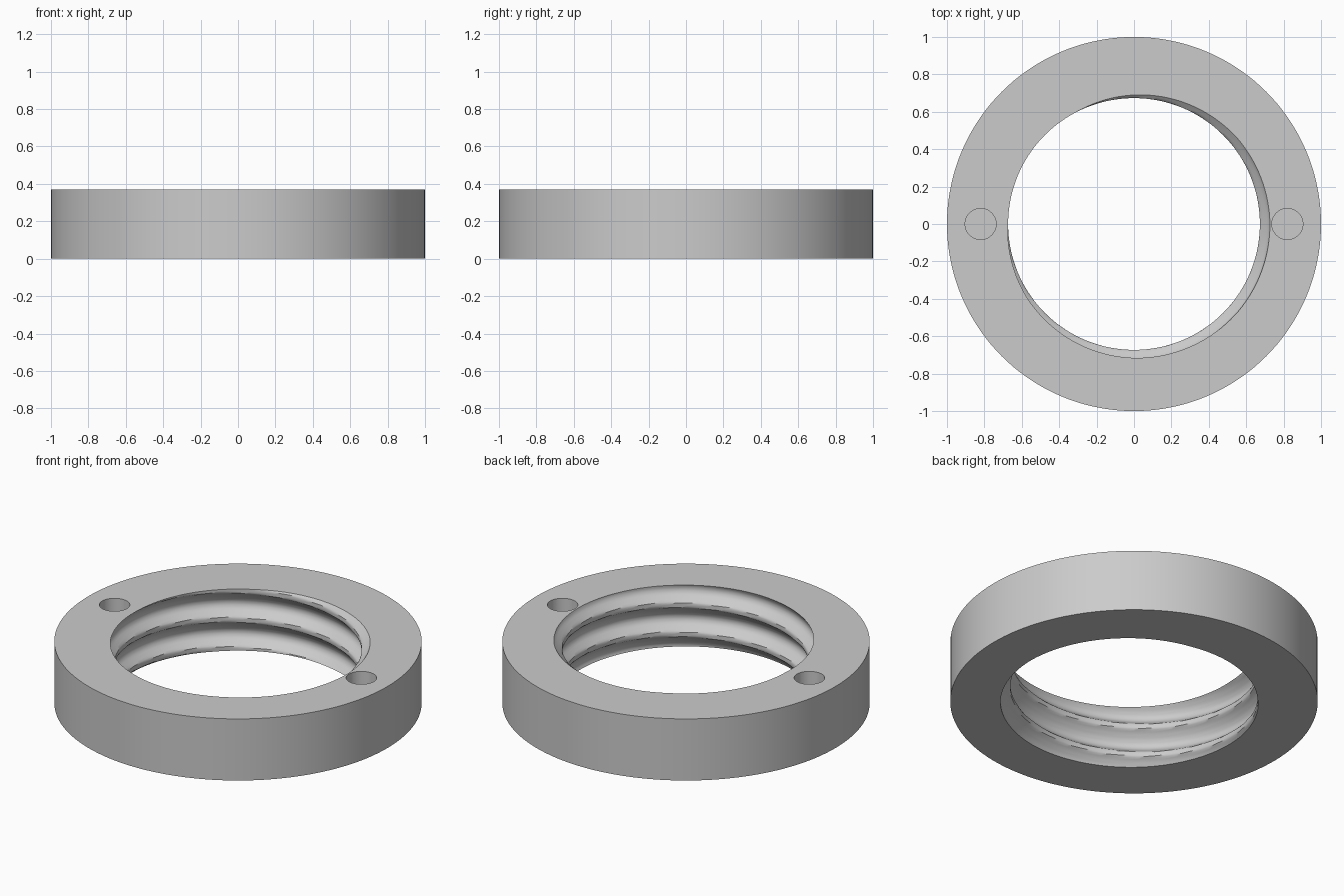
import bpy, bmesh, math

HEIGHT, PITCH = 0.37, 0.175
SEGMENTS, ROWS = 144, 44
# Thread cross-section: (phase in degrees, radius)
THREAD = [(0, 0.727), (40, 0.718), (90, 0.69), (118, 0.673), (178, 0.673),
          (214, 0.694), (270, 0.716), (320, 0.727), (360, 0.727)]

cube = bpy.data.objects.get("Cube")
if cube:
    bpy.data.objects.remove(cube, do_unlink=True)

grey = bpy.data.materials.new("plain grey")
grey.use_nodes = True
colour = (0.6, 0.6, 0.6, 1)
grey.diffuse_color = colour
grey.node_tree.nodes["Principled BSDF"].inputs["Base Color"].default_value = colour


def thread_radius(angle, z):
    """Radius of the right-handed internal thread."""
    phase = (math.degrees(angle) + 360 * (HEIGHT - z) / PITCH) % 360
    for (a, ra), (b, rb) in zip(THREAD, THREAD[1:]):
        if phase <= b:
            return ra + (rb - ra) * (phase - a) / (b - a)


def make_object(name, bm):
    bmesh.ops.recalc_face_normals(bm, faces=bm.faces)
    mesh = bpy.data.meshes.new(name)
    bm.to_mesh(mesh)
    bm.free()
    mesh.materials.append(grey)
    obj = bpy.data.objects.new(name, mesh)
    bpy.context.collection.objects.link(obj)
    return obj


# Ring body: a closed section swept round the axis, threaded on the inside
bm = bmesh.new()
sections = []
for i in range(SEGMENTS):
    angle = math.tau * i / SEGMENTS
    points = [(1, 0), (1, HEIGHT)]
    for k in range(ROWS + 1):
        z = HEIGHT * (1 - k / ROWS)
        points.append((thread_radius(angle, z), z))
    sections.append([bm.verts.new((r * math.cos(angle), r * math.sin(angle), z))
                     for r, z in points])
for i, here in enumerate(sections):
    there = sections[(i + 1) % SEGMENTS]
    for k in range(len(here)):
        n = (k + 1) % len(here)
        bm.faces.new((here[k], there[k], there[n], here[n]))
ring = make_object("threaded_ring", bm)

# Blind spanner holes in the top face
bpy.context.view_layer.objects.active = ring
for side in (-1, 1):
    bm = bmesh.new()
    bmesh.ops.create_cone(bm, cap_ends=True, segments=48, radius1=0.083,
                          radius2=0.083, depth=0.5)
    bmesh.ops.translate(bm, verts=bm.verts, vec=(side * 0.82, 0, HEIGHT))
    cutter = make_object("hole_cutter", bm)
    cutter.hide_render = True
    cut = ring.modifiers.new("spanner hole", "BOOLEAN")
    cut.operation = "DIFFERENCE"
    cut.solver = "EXACT"
    cut.object = cutter
    bpy.ops.object.modifier_apply(modifier=cut.name)
    bpy.data.objects.remove(cutter, do_unlink=True)

ring.select_set(True)
bpy.ops.object.shade_smooth_by_angle(angle=math.radians(35))
